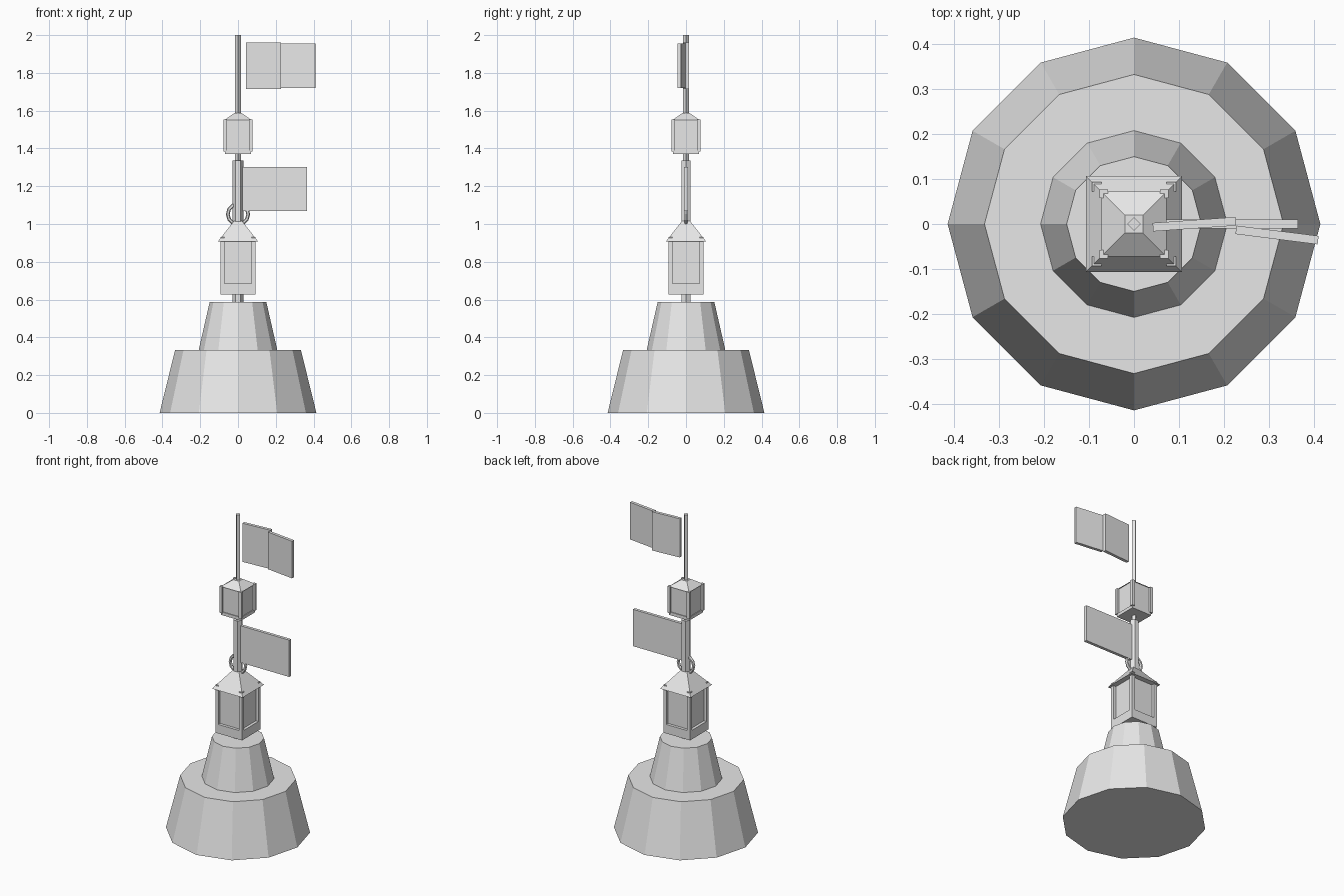
import bpy
from math import pi, sqrt, atan2, hypot

cube = bpy.data.objects.get("Cube")
if cube:
    bpy.data.objects.remove(cube, do_unlink=True)

grey = bpy.data.materials.new("plain_grey")
grey.use_nodes = True
GREY = (0.8, 0.8, 0.8, 1)
grey.diffuse_color = GREY
grey.node_tree.nodes["Principled BSDF"].inputs["Base Color"].default_value = GREY


def finish(name):
    ob = bpy.context.object
    ob.name = name
    ob.data.materials.append(grey)
    return ob


def cone(name, sides, r1, r2, z1, z2, turn=0):
    bpy.ops.mesh.primitive_cone_add(vertices=sides, radius1=r1, radius2=r2, depth=z2 - z1,
                                    location=(0, 0, (z1 + z2) / 2), rotation=(0, 0, turn))
    return finish(name)


def box(name, x, y, half_x, half_y, z1, z2, turn=0):
    bpy.ops.mesh.primitive_cube_add(size=2, location=(x, y, (z1 + z2) / 2), rotation=(0, 0, turn))
    bpy.context.object.scale = (half_x, half_y, (z2 - z1) / 2)
    return finish(name)


def flag(name, start, end, z1, z2):
    # Thin upright board running between two plan points
    dx, dy = end[0] - start[0], end[1] - start[1]
    box(name, (start[0] + end[0]) / 2, (start[1] + end[1]) / 2,
        hypot(dx, dy) / 2, 0.0095, z1, z2, atan2(dy, dx))


def lantern(name, base, core, post_out, post_half, eave, peak, z_base, z_post, z_sill, z_eave, z_post_top, z_peak):
    box(name + "_base", 0, 0, base, base, z_base, z_sill)
    box(name + "_panes", 0, 0, core, core, z_sill, z_eave)
    c = post_out - post_half
    for sx, side in ((-1, "right"), (1, "left")):
        for sy, end in ((-1, "front"), (1, "back")):
            box(f"{name}_{end}_{side}_post", sx * c, sy * c, post_half, post_half, z_post, z_post_top)
    cone(name + "_roof", 4, eave * sqrt(2), peak * sqrt(2), z_eave, z_peak, pi / 4)


# Stepped twelve-sided plinth
cone("plinth_lower", 12, 0.415, 0.333, 0, 0.333)
cone("plinth_upper", 12, 0.208, 0.15, 0.333, 0.587)

# Poles
cone("lower_pole", 6, 0.028, 0.028, 0.58, 1.335, pi / 6)
cone("upper_pole", 4, 0.015, 0.015, 1.33, 2.0)

# Lanterns
lantern("large_lantern", 0.093, 0.075, 0.093, 0.0105, 0.107, 0.022,
        0.627, 0.68, 0.684, 0.907, 0.93, 1.015)
lantern("small_lantern", 0.07, 0.065, 0.077, 0.0095, 0.072, 0.02,
        1.37, 1.385, 1.39, 1.55, 1.553, 1.587)

# Hanging ring on the large lantern
bpy.ops.mesh.primitive_torus_add(major_radius=0.054, minor_radius=0.01, major_segments=12,
                                 minor_segments=6, location=(0, 0, 1.052), rotation=(pi / 2, 0, 0))
finish("lantern_ring")

# Flags
flag("lower_flag", (0.015, 0), (0.365, 0), 1.07, 1.303)
flag("upper_flag_inner", (0.042, -0.007), (0.227, 0.006), 1.715, 1.96)
flag("upper_flag_outer", (0.227, -0.013), (0.41, -0.036), 1.72, 1.955)
